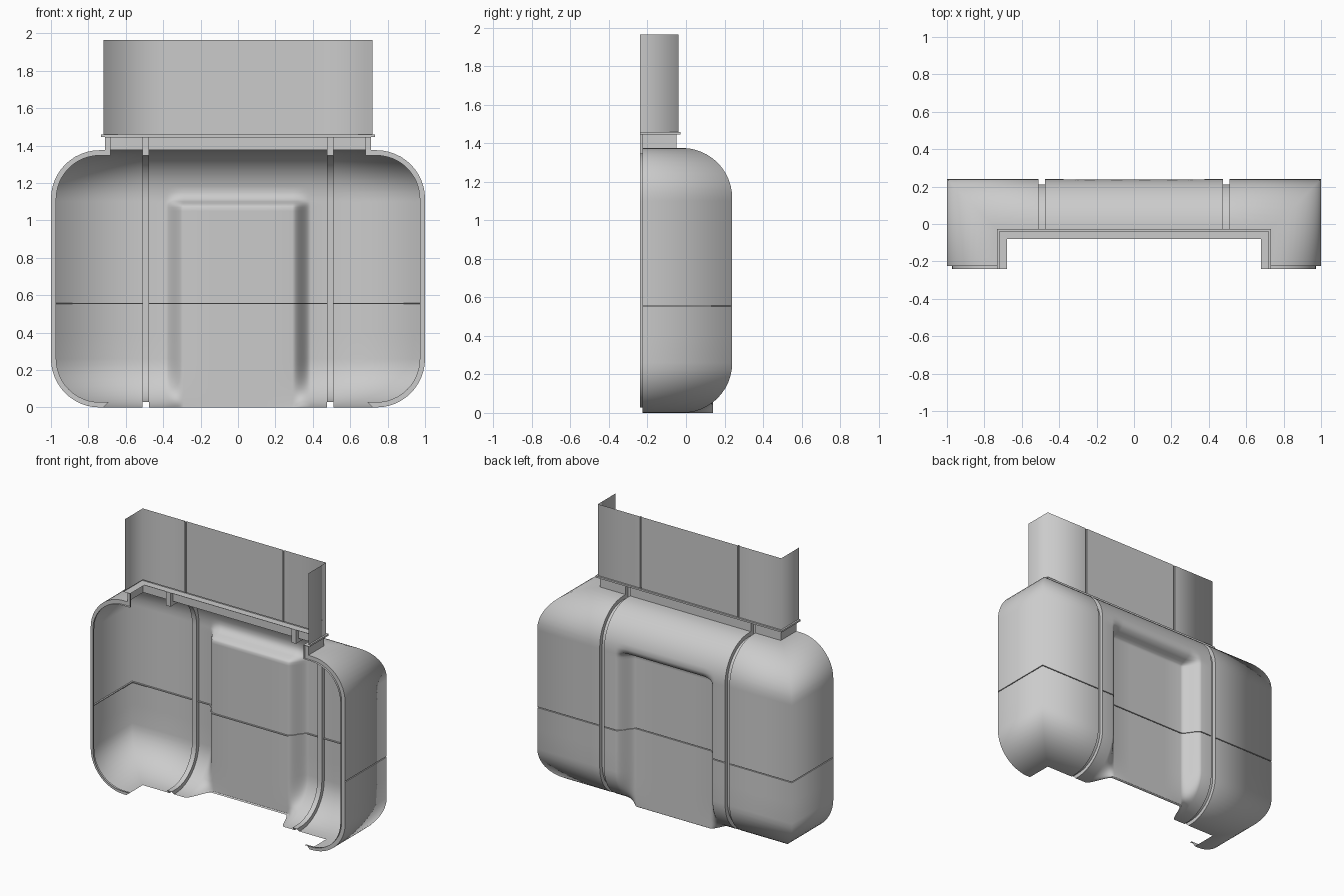
import bpy, math

if "Cube" in bpy.data.objects:
    bpy.data.objects.remove(bpy.data.objects["Cube"])

grey = bpy.data.materials.new("plain_grey")
grey.diffuse_color = (0.6, 0.6, 0.6, 1)
grey.use_nodes = True
grey.node_tree.nodes["Principled BSDF"].inputs["Base Color"].default_value = grey.diffuse_color

HALF_X, WALL_Y, FRONT, DEPTH = 0.72, -0.04, -0.225, 0.028
R, TOP, OUT = 0.26, 1.375, 0.28


def arc_o(z):
    """outward bulge of the plain shell at height z"""
    h = min(z, TOP - z)
    return OUT if h >= R else OUT - R + math.sqrt(max(0, R * R - (R - h) ** 2))


def smooth(t):
    t = max(0, min(1, t))
    return t * t * (3 - 2 * t)


def place(x, o, z):
    """point on the back wall, pressed to a flat panel in the middle"""
    w = smooth((0.39 - abs(x)) / 0.10) * (1 - smooth((z - 1.07) / 0.06))
    if w > 0:
        o += w * (0.18 - arc_o(z))
    return (x, WALL_Y + o, z)


def side_row(s, y, prof):
    return [(s * (HALF_X + o), y, z) for o, z in prof]


def corner_row(s, prof):
    return [(s * (HALF_X + o), WALL_Y + o, z) for o, z in prof]


def back_row(x, prof):
    return [place(x, o, z) for o, z in prof]


def sheet(name, rows, is_smooth=True):
    n = len(rows[0])
    verts = [p for r in rows for p in r]
    faces = [(i * n + j, i * n + j + 1, (i + 1) * n + j + 1, (i + 1) * n + j)
             for i in range(len(rows) - 1) for j in range(n - 1)]
    me = bpy.data.meshes.new(name)
    me.from_pydata(verts, [], faces)
    me.polygons.foreach_set("use_smooth", [is_smooth] * len(faces))
    me.materials.append(grey)
    me.update()
    ob = bpy.data.objects.new(name, me)
    bpy.context.collection.objects.link(ob)
    return ob


def lower_profile(d=0.0):
    pts = [(-d, d)]
    for i in range(13):
        a = math.pi / 2 * i / 12
        pts.append((OUT - R + (R - d) * math.sin(a), R - (R - d) * math.cos(a)))
    return pts + [(OUT - d, 0.4), (OUT - d, 0.552)]


def upper_profile(d=0.0):
    pts = [(OUT - d, z) for z in (0.558, 0.8, 1.0, 1.05, 1.07, 1.08, 1.09, 1.1)]
    for i in range(13):
        a = math.pi / 2 * i / 12
        pts.append((OUT - R + (R - d) * math.cos(a), TOP - R + (R - d) * math.sin(a)))
    return pts + [(-0.01 - d, TOP - d)]


SEAM = [(OUT, 0.552), (OUT - 0.01, 0.552), (OUT - 0.01, 0.558), (OUT, 0.558)]
NECK = [(-0.01, TOP), (-0.01, 1.446)]
MID = [-0.475] + [-0.39 + 0.1 * i / 12 for i in range(13)] + [-0.15, 0]
MID = MID + [-x for x in reversed(MID[:-1])]


def segments(prof):
    """left end, middle and right end, leaving gaps for the channels"""
    left = [side_row(-1, FRONT, prof), corner_row(-1, prof), back_row(-0.51, prof)]
    mid = [back_row(x, prof) for x in MID]
    right = [back_row(0.51, prof), corner_row(1, prof), side_row(1, FRONT, prof)]
    return (("left", left), ("middle", mid), ("right", right))


# Shell, horizontal seam and neck
for part, prof, sm in (("lower_shell", lower_profile(), True), ("upper_shell", upper_profile(), True),
                       ("shell_seam", SEAM, False), ("neck", NECK, False)):
    for tag, rows in segments(prof):
        sheet(f"{part}_{tag}", rows, sm)

# Recessed channels across the back and half channels on the front edges
outer = lower_profile() + upper_profile() + [(-0.01, 1.446)]
inner = lower_profile(DEPTH) + upper_profile(DEPTH) + [(-0.01 - DEPTH, 1.446)]
for s, tag in ((-1, "left"), (1, "right")):
    a, b = sorted((s * 0.51, s * 0.475))
    channel = [back_row(a, outer), back_row(a, inner), back_row(b, inner), back_row(b, outer)]
    flange = [side_row(s, FRONT, outer), side_row(s, FRONT, inner), side_row(s, -0.24, inner)]
    if s < 0:
        flange.reverse()
    for nm, rows in (("channel", channel), ("front_flange", flange)):
        ob = sheet(f"{nm}_{tag}", rows)
        bpy.context.view_layer.objects.active = ob
        bpy.ops.object.select_all(action='DESELECT')
        ob.select_set(True)
        bpy.ops.object.shade_smooth_by_angle(angle=math.radians(30))


def wall_rows(prof, xs=()):
    return ([side_row(-1, -0.24, prof), corner_row(-1, prof)]
            + [[(x, WALL_Y + o, z) for o, z in prof] for x in xs]
            + [corner_row(1, prof), side_row(1, -0.24, prof)])


# Ledge around the neck
sheet("neck_ledge", wall_rows([(-0.04, 1.446), (0.012, 1.446), (0.012, 1.458), (0, 1.458)]), False)

# Upper wall in three pieces with two shallow vertical grooves
WALL = [(0, 1.458), (0, 1.965)]
GROOVE = [(-0.008, 1.458), (-0.008, 1.965)]
flat = lambda x, p: [(x, WALL_Y + o, z) for o, z in p]
rows = wall_rows(WALL)
sheet("upper_wall_left", rows[:2] + [flat(-0.39, WALL)])
sheet("upper_wall_middle", [flat(-0.378, WALL), flat(0.378, WALL)])
sheet("upper_wall_right", [flat(0.39, WALL)] + rows[2:])
for a, b, tag in ((-0.39, -0.378, "left"), (0.378, 0.39, "right")):
    sheet(f"wall_groove_{tag}", [flat(a, WALL), flat(a, GROOVE), flat(b, GROOVE), flat(b, WALL)], False)
